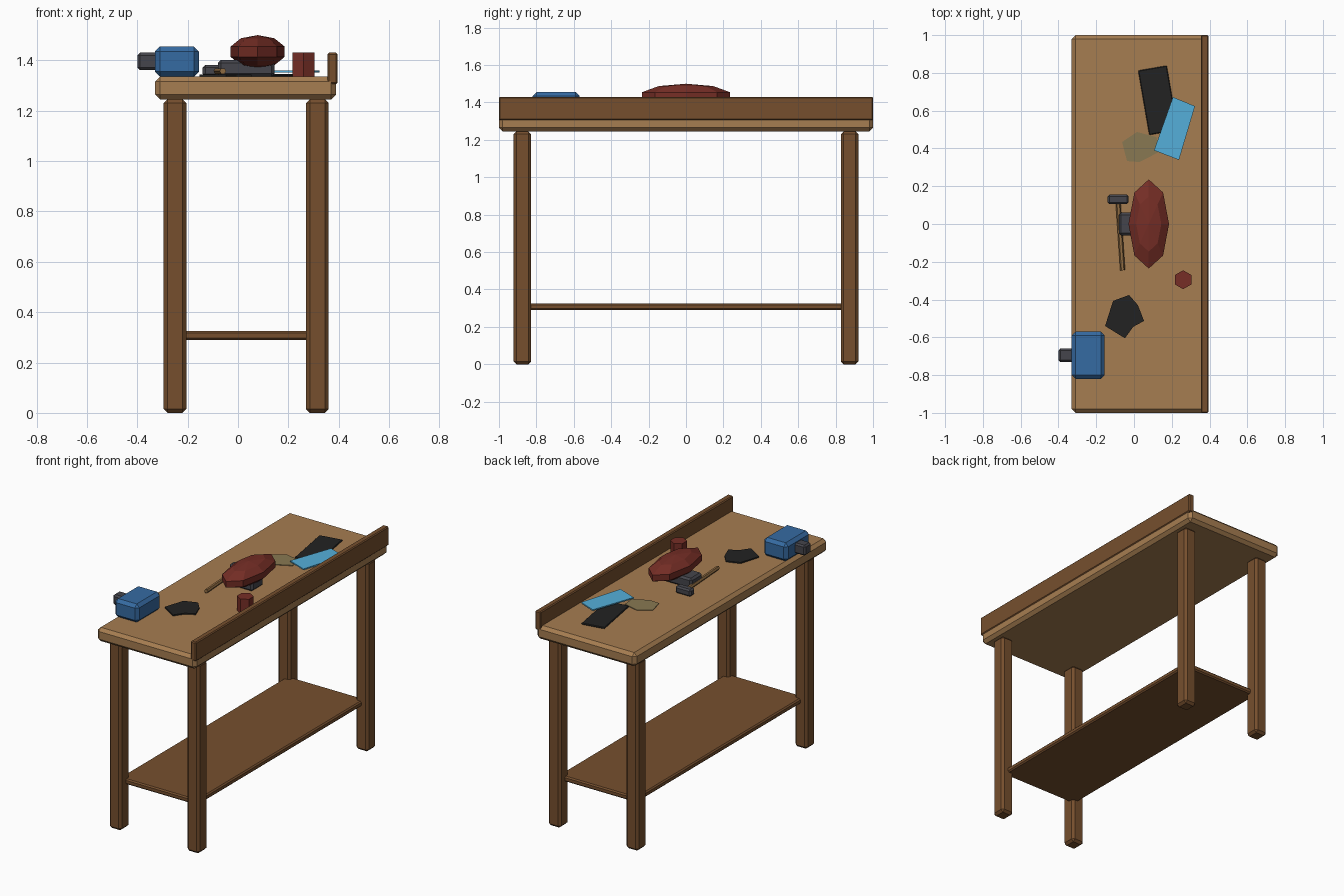
import bpy
from math import radians, atan2, hypot
from mathutils import Matrix

cube = bpy.data.objects.get("Cube")
if cube:
    bpy.data.objects.remove(cube)


def material(name, rgb):
    m = bpy.data.materials.new(name)
    m.use_nodes = True
    m.diffuse_color = (*rgb, 1)
    m.node_tree.nodes["Principled BSDF"].inputs["Base Color"].default_value = (*rgb, 1)
    return m


LIGHT_WOOD = material("light wood", (0.38, 0.205, 0.082))
DARK_WOOD = material("dark wood", (0.18, 0.078, 0.027))
BLUE = material("blue paint", (0.036, 0.145, 0.36))
SKY = material("light blue", (0.09, 0.43, 0.70))
RED = material("dark red", (0.18, 0.027, 0.019))
BLACK = material("black", (0.016, 0.016, 0.016))
STEEL = material("dark steel", (0.06, 0.06, 0.072))
HANDLE = material("handle wood", (0.28, 0.15, 0.055))
OLIVE = material("olive", (0.25, 0.19, 0.085))
TOP = 1.335


def finish(name, mat):
    ob = bpy.context.object
    ob.name = name
    ob.data.materials.clear()
    ob.data.materials.append(mat)
    return ob


def box(name, mat, xs, ys, zs, bevel=0.0, turn=0.0):
    spans = (xs, ys, zs)
    bpy.ops.mesh.primitive_cube_add(size=1, location=[sum(s) / 2 for s in spans])
    ob = finish(name, mat)
    ob.data.transform(Matrix.Diagonal([s[1] - s[0] for s in spans] + [1]))
    ob.rotation_euler.z = radians(turn)
    if bevel:
        mod = ob.modifiers.new("chamfer", "BEVEL")
        mod.width = bevel
        mod.segments = 1
    return ob


def sheet(name, mat, outline, z, thick):
    n = len(outline)
    verts = [(x, y, h) for h in (z, z + thick) for x, y in outline]
    faces = [list(range(n))[::-1], list(range(n, 2 * n))]
    faces += [(i, (i + 1) % n, (i + 1) % n + n, i + n) for i in range(n)]
    me = bpy.data.meshes.new(name)
    me.from_pydata(verts, [], faces)
    me.materials.append(mat)
    bpy.context.collection.objects.link(bpy.data.objects.new(name, me))


# Bench
box("bench_top", LIGHT_WOOD, (-0.33, 0.39), (-1, 1), (1.245, TOP), 0.02)
box("back_board", DARK_WOOD, (0.355, 0.395), (-1, 1), (1.305, 1.43), 0.006)
for side, x in (("right", -0.25), ("left", 0.315)):
    for end, y in (("front", -0.875), ("back", 0.875)):
        box(f"{end}_{side}_leg", DARK_WOOD, (x - 0.045, x + 0.045),
            (y - 0.047, y + 0.047), (0.005 - 0.005, 1.245), 0.015)
box("shelf", DARK_WOOD, (-0.25, 0.315), (-0.87, 0.87), (0.29, 0.325), 0.008)

# Vice
box("vice_body", BLUE, (-0.33, -0.155), (-0.82, -0.57), (TOP, 1.455), 0.02)
box("vice_jaw", STEEL, (-0.4, -0.32), (-0.73, -0.66), (1.362, 1.43), 0.01)

# Faceted bundle on its block
bpy.ops.mesh.primitive_uv_sphere_add(segments=8, ring_count=5, radius=1,
                                     location=(0.078, 0, 1.434))
bundle = finish("bundle", RED)
bundle.data.transform(Matrix.Diagonal((0.113, 0.248, 0.066, 1)))
box("bundle_block", STEEL, (-0.08, 0.145), (-0.06, 0.06), (TOP, 1.402), 0.012)

# Hammer
box("hammer_head", STEEL, (-0.14, -0.028), (0.105, 0.155), (TOP, 1.382), 0.01)
a, b = (-0.085, 0.13), (-0.06, -0.245)
dx, dy = b[0] - a[0], b[1] - a[1]
bpy.ops.mesh.primitive_cylinder_add(
    vertices=6, radius=0.013, depth=hypot(dx, dy),
    location=((a[0] + b[0]) / 2, (a[1] + b[1]) / 2, 1.357),
    rotation=(0, radians(90), atan2(dy, dx)))
finish("hammer_handle", HANDLE)

# Small can with its corners toward front and back
bpy.ops.mesh.primitive_cylinder_add(vertices=6, radius=0.05, depth=0.095,
                                    location=(0.26, -0.295, TOP + 0.0475))
finish("can", RED)

# Scraps and sheets lying on the top
box("black_plate", BLACK, (0.05, 0.204), (0.482, 0.828), (TOP, 1.345), 0.004, 9.8)
sheet("black_scrap", BLACK,
      [(-0.026, -0.376), (-0.111, -0.407), (-0.153, -0.54), (-0.048, -0.605),
       (-0.005, -0.545), (0.053, -0.513), (0.021, -0.43)], TOP, 0.008)
sheet("olive_scrap", OLIVE,
      [(0.016, 0.487), (-0.063, 0.434), (-0.037, 0.333), (0.03, 0.328),
       (0.13, 0.38), (0.12, 0.46)], TOP, 0.004)
sheet("blue_sheet", SKY,
      [(0.206, 0.672), (0.106, 0.39), (0.238, 0.339), (0.323, 0.624)], 1.352, 0.008)
